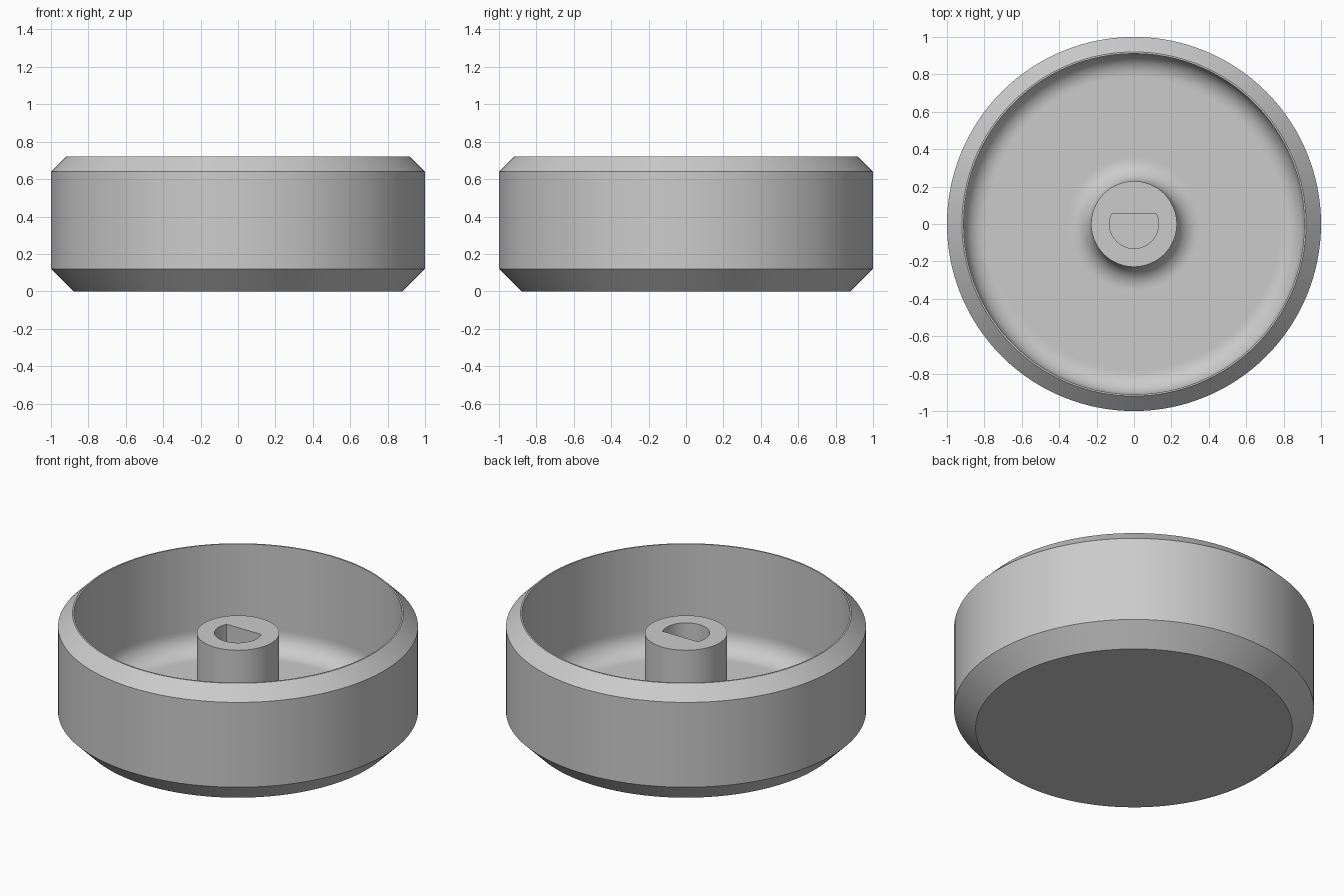
import bpy, bmesh, math

if "Cube" in bpy.data.objects:
    bpy.data.objects.remove(bpy.data.objects["Cube"])

SEG = 128
FLOOR, HUB_TOP, HEIGHT = 0.078, 0.60, 0.72
WALL_R, HUB_R, FILLET = 0.911, 0.229, 0.12

grey = bpy.data.materials.new("grey_plastic")
grey.diffuse_color = (0.6, 0.6, 0.6, 1)
grey.use_nodes = True
grey.node_tree.nodes["Principled BSDF"].inputs["Base Color"].default_value = grey.diffuse_color


def make_object(name, bm):
    bmesh.ops.recalc_face_normals(bm, faces=bm.faces)
    mesh = bpy.data.meshes.new(name)
    bm.to_mesh(mesh)
    bm.free()
    mesh.materials.append(grey)
    obj = bpy.data.objects.new(name, mesh)
    bpy.context.collection.objects.link(obj)
    return obj


def loft(name, loops):
    """Skin a stack of equal-length point loops and cap both ends."""
    bm = bmesh.new()
    rings = [[bm.verts.new(p) for p in loop] for loop in loops]
    n = len(rings[0])
    for a, b in zip(rings, rings[1:]):
        for i in range(n):
            j = (i + 1) % n
            bm.faces.new((a[i], a[j], b[j], b[i]))
    bm.faces.new(rings[0])
    bm.faces.new(rings[-1])
    return make_object(name, bm)


def circle(r, z):
    return [(r * math.cos(2 * math.pi * i / SEG),
             r * math.sin(2 * math.pi * i / SEG), z) for i in range(SEG)]


def fillet(cx, start, end, steps=10):
    """Concave quarter arc where a wall meets the floor."""
    out = []
    for i in range(steps + 1):
        a = math.radians(start + (end - start) * i / steps)
        out.append((cx + FILLET * math.cos(a), FLOOR + FILLET + FILLET * math.sin(a)))
    return out


# Knob body: chamfered outside, thin rim, filleted cup and central hub
# (extra rings beside the fillets keep the floor and walls shaded flat)
g = 0.008
profile = [(0.88, 0), (1, 0.12), (1, 0.64), (0.92, HEIGHT), (WALL_R, HEIGHT)]
profile += [(WALL_R, FLOOR + FILLET + g)]
profile += fillet(WALL_R - FILLET, 0, -90)
profile += [(WALL_R - FILLET - g, FLOOR), (HUB_R + FILLET + g, FLOOR)]
profile += fillet(HUB_R + FILLET, -90, -180)
profile += [(HUB_R, FLOOR + FILLET + g), (HUB_R, HUB_TOP)]
knob = loft("knob_body", [circle(r, z) for r, z in profile])

# D-shaped shaft hole with its flat towards the back
hole_r, flat_y = 0.131, 0.057
a0 = math.asin(flat_y / hole_r)
arc = [math.pi - a0 + (math.pi + 2 * a0) * i / 48 for i in range(49)]
cutter = loft("shaft_hole_cutter",
              [[(hole_r * math.cos(a), hole_r * math.sin(a), z) for a in arc]
               for z in (0.1, 0.8)])
cutter.hide_render = True

cut = knob.modifiers.new("shaft_hole", 'BOOLEAN')
cut.operation = 'DIFFERENCE'
cut.solver = 'EXACT'
cut.object = cutter
bpy.context.view_layer.objects.active = knob
knob.select_set(True)
bpy.ops.object.modifier_apply(modifier=cut.name)
bpy.data.objects.remove(cutter)

bpy.ops.object.shade_smooth_by_angle(angle=math.radians(30))
